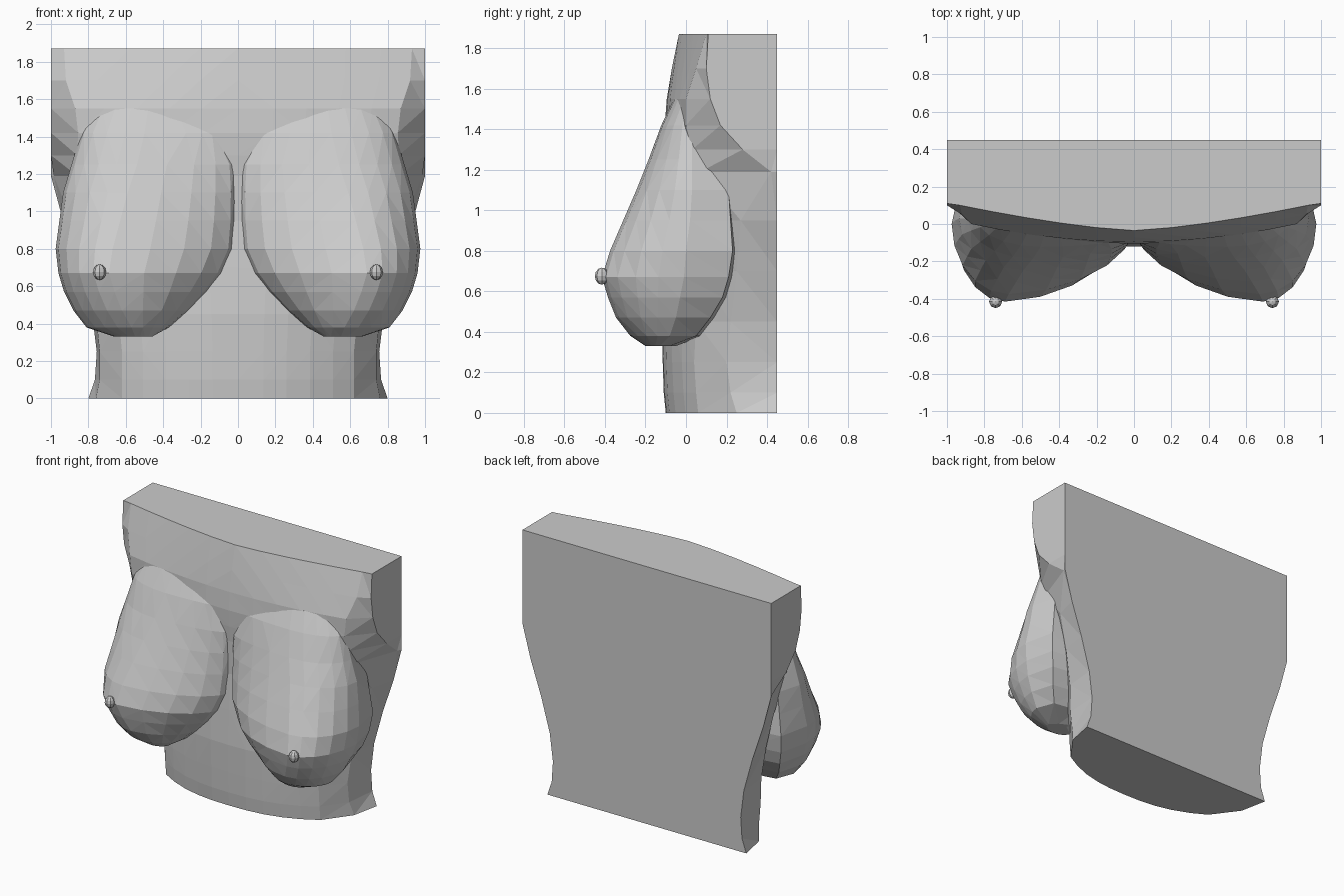
import bpy, bmesh, math

if "Cube" in bpy.data.objects:
    bpy.data.objects.remove(bpy.data.objects["Cube"])

BACK = 0.45


def loft(name, rings):
    """Skin a stack of equal-length closed rings and cap both ends."""
    bm = bmesh.new()
    rows = [[bm.verts.new(p) for p in ring] for ring in rings]
    n = len(rows[0])
    for a, b in zip(rows, rows[1:]):
        for i in range(n):
            j = (i + 1) % n
            bm.faces.new((a[i], a[j], b[j], b[i]))
    bm.faces.new(rows[0])
    bm.faces.new(rows[-1])
    bmesh.ops.recalc_face_normals(bm, faces=bm.faces)
    bmesh.ops.triangulate(bm, faces=[f for f in bm.faces if len(f.verts) == 4])
    me = bpy.data.meshes.new(name)
    bm.to_mesh(me)
    bm.free()
    ob = bpy.data.objects.new(name, me)
    bpy.context.collection.objects.link(ob)
    return ob


def torso_ring(z, yc, xe, ye, xs, ys, xb, p):
    half = [(xe * t, yc + (ye - yc) * t ** p) for t in (0.22, 0.42, 0.62, 0.82, 1)]
    half += [(xs, ys), (xb, BACK)]
    right = [(x, y, z) for x, y in half]
    left = [(-x, y, z) for x, y in reversed(half)]
    return [(0, yc, z)] + right + left


def breast_ring(z, xin, xp, xout, yf, yi, yo, yb, side):
    pts = []
    # inner quarter, flatter toward the cleavage
    for k in range(6):
        u = math.cos(k / 5 * math.pi / 2)
        v = max(0, 1 - u ** 1.75) ** (1 / 1.75)
        pts.append((xp - (xp - xin) * u, yi + (yf - yi) * v))
    # outer quarter, fully rounded
    for k in range(1, 6):
        a = k / 5 * math.pi / 2
        pts.append((xp + (xout - xp) * math.sin(a), yo + (yf - yo) * math.cos(a)))
    # buried back
    pts += [(xout - 0.05, yb), (xp, yb + 0.03), (xin + 0.08, min(yb, 0.08))]
    return [(side * x, y, z) for x, y in pts]


# torso slab: z, centre y, chest edge x/y, side x/y, back x, curve power
TORSO = [
    (0.00, -0.10, 0.62, 0.06, 0.76, 0.25, 0.80, 2.5),
    (0.10, -0.11, 0.62, 0.05, 0.74, 0.22, 0.765, 2.5),
    (0.25, -0.115, 0.62, 0.04, 0.74, 0.20, 0.755, 2.5),
    (0.45, -0.12, 0.64, 0.05, 0.76, 0.22, 0.78, 2.5),
    (0.70, -0.105, 0.69, 0.06, 0.82, 0.25, 0.85, 2.3),
    (0.95, -0.085, 0.76, 0.06, 0.89, 0.27, 0.935, 2.0),
    (1.19, -0.09, 0.86, 0.07, 0.985, 0.42, 1.00, 2.0),
    (1.30, -0.10, 0.86, 0.03, 1.00, 0.28, 1.00, 2.0),
    (1.42, -0.105, 0.855, 0.00, 1.00, 0.17, 1.00, 2.0),
    (1.55, -0.095, 0.87, 0.00, 1.00, 0.12, 1.00, 2.0),
    (1.70, -0.07, 0.92, 0.05, 1.00, 0.10, 1.00, 1.6),
    (1.87, -0.035, 0.93, 0.10, 1.00, 0.11, 1.00, 1.4),
]
torso = loft("torso", [torso_ring(*r) for r in TORSO])

# breast: z, inner x, peak x, outer x, front y, inner y, outer y, back y
BREAST = [
    (0.33, 0.46, 0.55, 0.66, -0.20, -0.14, -0.13, -0.08),
    (0.38, 0.37, 0.57, 0.81, -0.275, -0.08, -0.08, 0.05),
    (0.47, 0.26, 0.62, 0.88, -0.345, -0.07, -0.05, 0.12),
    (0.57, 0.16, 0.66, 0.93, -0.385, -0.07, -0.03, 0.18),
    (0.67, 0.08, 0.69, 0.96, -0.415, -0.07, -0.01, 0.21),
    (0.80, 0.02, 0.67, 0.975, -0.375, -0.06, 0.00, 0.23),
    (0.95, 0.01, 0.63, 0.955, -0.31, -0.06, 0.02, 0.22),
    (1.10, 0.01, 0.59, 0.935, -0.245, -0.07, 0.03, 0.21),
    (1.25, 0.02, 0.54, 0.89, -0.185, -0.08, 0.03, 0.20),
    (1.42, 0.12, 0.50, 0.84, -0.122, -0.09, 0.03, 0.18),
    (1.55, 0.22, 0.48, 0.78, -0.06, -0.04, 0.06, 0.15),
]


def union(target, part):
    mod = target.modifiers.new("union", "BOOLEAN")
    mod.operation = "UNION"
    mod.solver = "EXACT"
    mod.object = part
    bpy.context.view_layer.objects.active = target
    bpy.ops.object.modifier_apply(modifier=mod.name)
    bpy.data.objects.remove(part)


for side in (-1, 1):
    union(torso, loft("breast", [breast_ring(*r, side) for r in BREAST]))
    # nipple bud
    bpy.ops.mesh.primitive_uv_sphere_add(segments=8, ring_count=6, radius=0.035,
                                         location=(side * 0.74, -0.415, 0.675))
    bud = bpy.context.object
    bud.name = "nipple"
    bud.scale.z = 1.2
    bpy.ops.object.transform_apply(location=True, scale=True)
    union(torso, bud)

for poly in torso.data.polygons:
    poly.use_smooth = False
